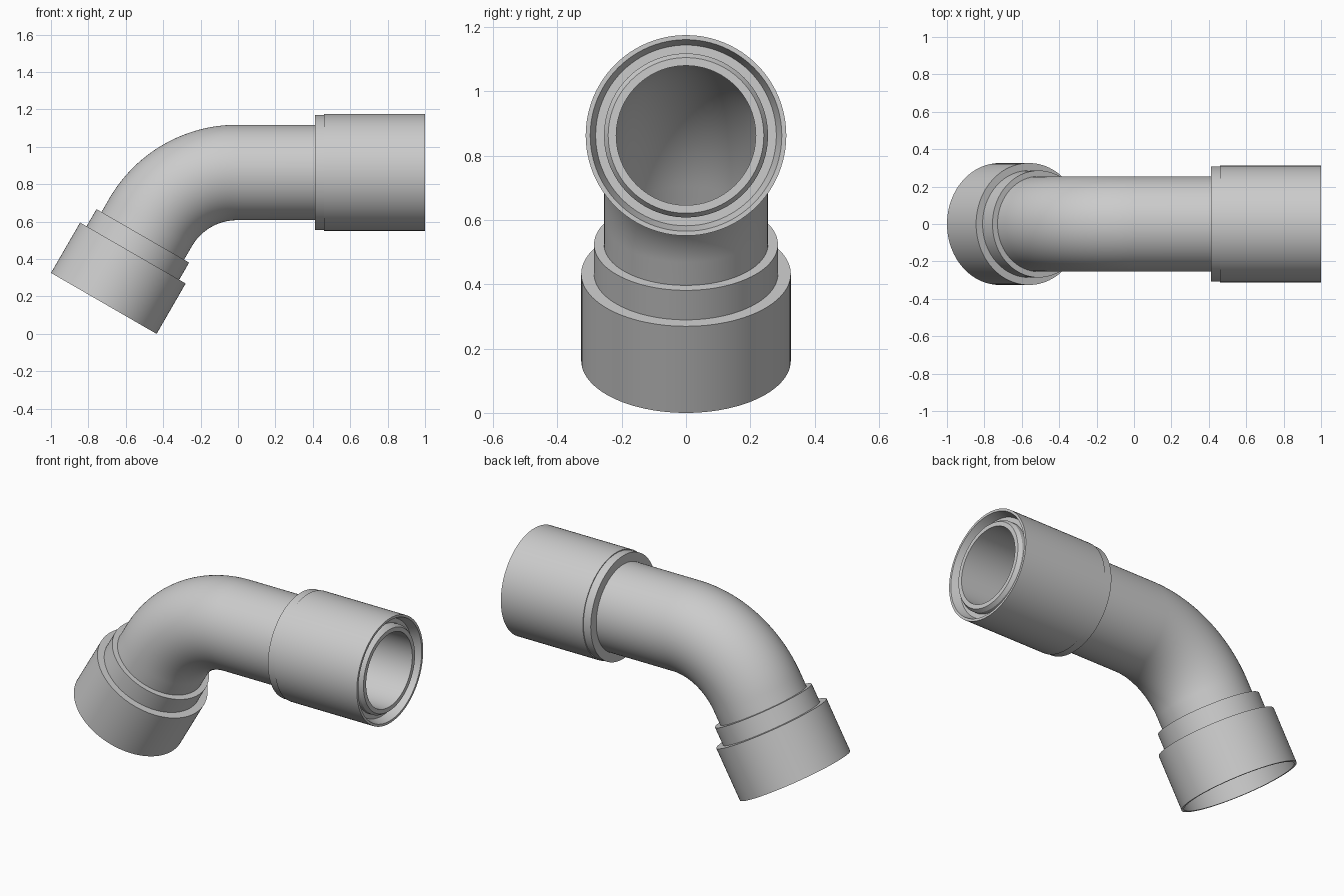
import bpy, bmesh, math
from mathutils import Vector

cube = bpy.data.objects.get("Cube")
if cube:
    bpy.data.objects.remove(cube, do_unlink=True)

SIDES = 96
AXIS_Z = 0.863
BEND = math.radians(60)
BEND_R = 0.535
PIPE_R, BORE_R = 0.255, 0.217

grey = bpy.data.materials.new("light grey")
grey.use_nodes = True
colour = (0.6, 0.6, 0.6, 1)
grey.diffuse_color = colour
grey.node_tree.nodes["Principled BSDF"].inputs["Base Color"].default_value = colour

# Centre line: socket mouth, straight, bend, straight to the spigot mouth
mouth = Vector((-0.7175, 0, 0.163))
low_dir = Vector((math.cos(BEND), 0, math.sin(BEND)))
corner_dist = (AXIS_Z - mouth.z) / low_dir.z
corner_x = mouth.x + low_dir.x * corner_dist
tangent = BEND_R * math.tan(BEND / 2)
bend_x = corner_x + tangent
low_len = corner_dist - tangent


def low_frame(s):
    """Point and direction at distance s up the lower leg."""
    return mouth + low_dir * s, low_dir


def top_frame(x):
    """Point and direction at x on the upper leg."""
    return Vector((x, 0, AXIS_Z)), Vector((1, 0, 0))


def bend_frame(a):
    """Point and direction at angle a before the end of the bend."""
    centre = Vector((bend_x, 0, AXIS_Z - BEND_R))
    out = Vector((-math.sin(a), 0, math.cos(a)))
    return centre + out * BEND_R, Vector((math.cos(a), 0, math.sin(a)))


def ring_body(name, stations):
    """Skin circles of (frame, radius) into a closed ring-shaped solid."""
    bm = bmesh.new()
    rings = []
    for (point, direction), radius in stations:
        up = Vector((-direction.z, 0, direction.x))
        ring = []
        for i in range(SIDES):
            t = math.tau * i / SIDES
            offset = up * math.cos(t) + Vector((0, 1, 0)) * math.sin(t)
            ring.append(bm.verts.new(point + offset * radius))
        rings.append(ring)
    for k, ring in enumerate(rings):
        after = rings[(k + 1) % len(rings)]
        for i in range(SIDES):
            j = (i + 1) % SIDES
            bm.faces.new((ring[i], ring[j], after[j], after[i]))
    bmesh.ops.recalc_face_normals(bm, faces=bm.faces)
    mesh = bpy.data.meshes.new(name)
    bm.to_mesh(mesh)
    bm.free()
    mesh.materials.append(grey)
    mesh.shade_smooth()
    mesh.set_sharp_from_angle(angle=math.radians(25))
    obj = bpy.data.objects.new(name, mesh)
    bpy.context.collection.objects.link(obj)
    return obj


# Bent pipe with a bevelled lip at the upper end
STEPS = 32
path = [low_frame(0.3)]
path += [bend_frame(BEND * (1 - i / STEPS)) for i in range(STEPS + 1)]
outer = [(f, PIPE_R) for f in path] + [(top_frame(0.975), PIPE_R)]
lip = [(top_frame(0.995), 0.242), (top_frame(0.995), BORE_R)]
inner = [(f, BORE_R) for f in reversed(path)]
ring_body("bent_pipe", outer + lip + inner)

# Upper collar with a shallow groove around the lip
upper = [(0.412, 0.25), (0.412, 0.307), (0.46, 0.307), (0.46, 0.312),
         (1.0, 0.312), (1.0, 0.298), (0.95, 0.281), (0.95, 0.25)]
ring_body("upper_collar", [(top_frame(x), r) for x, r in upper])

# Lower stepped collar with an open socket
lower = [(0, 0.326), (0.311, 0.326), (0.311, 0.286), (0.417, 0.286),
         (0.417, 0.25), (0.3, 0.25), (0.3, 0.275), (0.27, 0.308), (0, 0.312)]
ring_body("lower_collar", [(low_frame(s), r) for s, r in lower])
